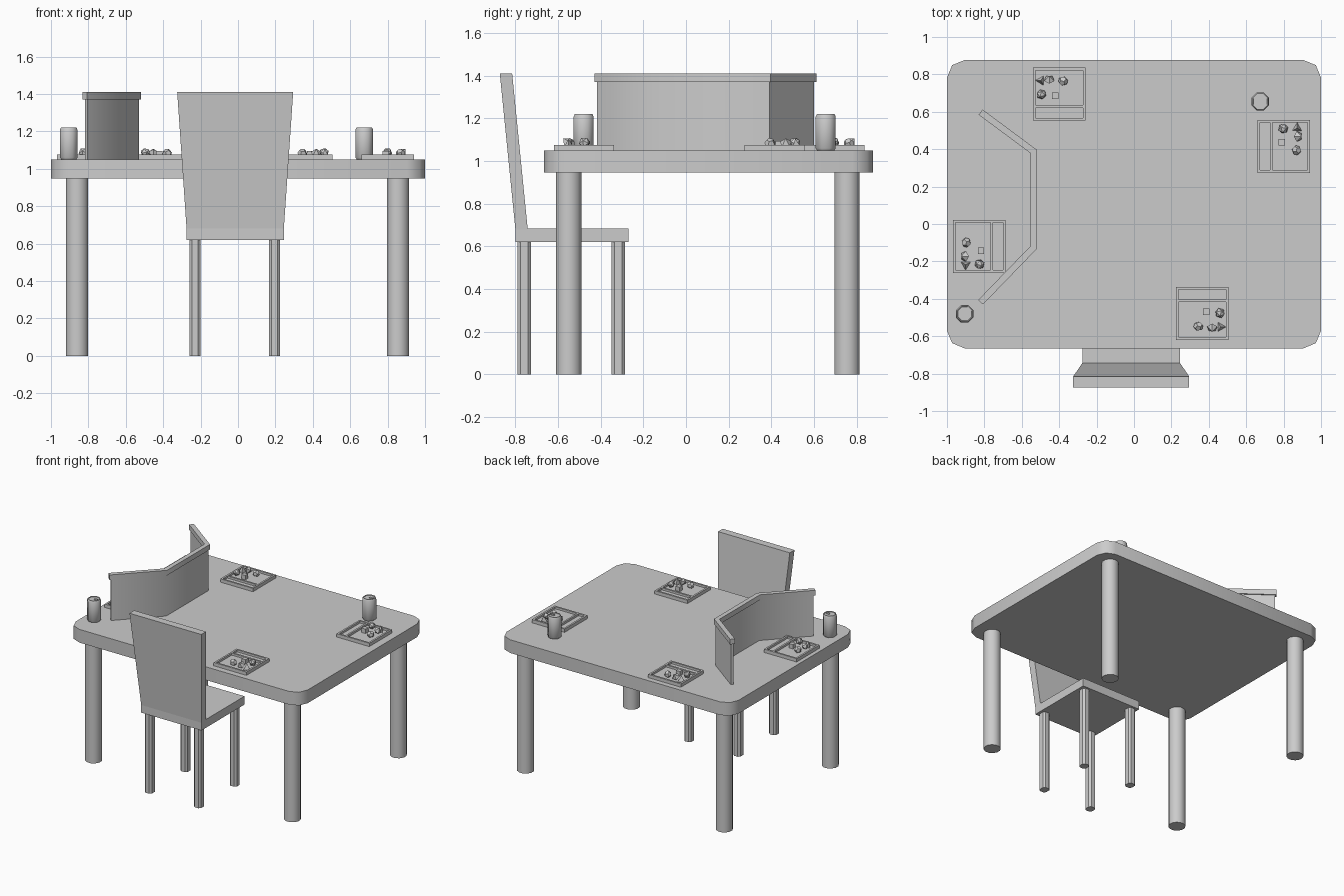
import bpy, bmesh
from math import pi
from mathutils import Matrix, Vector

if "Cube" in bpy.data.objects:
    bpy.data.objects.remove(bpy.data.objects["Cube"])


def finish(name, bm, smooth=None):
    bmesh.ops.recalc_face_normals(bm, faces=bm.faces)
    me = bpy.data.meshes.new(name)
    bm.to_mesh(me)
    bm.free()
    ob = bpy.data.objects.new(name, me)
    bpy.context.collection.objects.link(ob)
    if smooth:
        bpy.ops.object.select_all(action='DESELECT')
        ob.select_set(True)
        bpy.context.view_layer.objects.active = ob
        bpy.ops.object.shade_smooth_by_angle(angle=smooth)
    return ob


def add_box(bm, x0, x1, y0, y1, z0, z1):
    m = Matrix.Translation(((x0 + x1) / 2, (y0 + y1) / 2, (z0 + z1) / 2))
    m = m @ Matrix.Diagonal((x1 - x0, y1 - y0, z1 - z0, 1))
    return bmesh.ops.create_cube(bm, size=1, matrix=m)["verts"]


def round_box(name, dims, radius=0, segs=1, smooth=None):
    bm = bmesh.new()
    add_box(bm, *dims)
    if radius:
        upright = [e for e in bm.edges
                   if abs(e.verts[0].co.z - e.verts[1].co.z) > 1e-4]
        bmesh.ops.bevel(bm, geom=upright, offset=radius, segments=segs,
                        profile=0.5, affect='EDGES')
    return finish(name, bm, smooth)


def lathe(name, profile, sides, loc, smooth=None):
    bm = bmesh.new()
    rings = []
    for r, z in profile:
        rings.append([bm.verts.new(Vector(loc) + Matrix.Rotation(2 * pi * (i + 0.5) / sides, 3, 'Z')
                                   @ Vector((r, 0, z))) for i in range(sides)])
    for a, b in zip(rings, rings[1:]):
        for i in range(sides):
            j = (i + 1) % sides
            bm.faces.new((a[i], a[j], b[j], b[i]))
    bm.faces.new(rings[0])
    bm.faces.new(rings[-1])
    return finish(name, bm, smooth)


def wall(name, path, thick, z0, z1, smooth):
    # Extrude a mitred strip along a path in plan
    pts = [Vector(p) for p in path]
    bm = bmesh.new()
    sections = []
    for i, p in enumerate(pts):
        dirs = []
        if i > 0:
            dirs.append((p - pts[i - 1]).normalized())
        if i < len(pts) - 1:
            dirs.append((pts[i + 1] - p).normalized())
        t = sum(dirs, Vector((0, 0))).normalized()
        n = Vector((-t.y, t.x)) * (thick / 2 / t.dot(dirs[0]))
        a, b = p + n, p - n
        sections.append([bm.verts.new((q.x, q.y, z))
                         for q, z in ((a, z0), (b, z0), (b, z1), (a, z1))])
    for s, t in zip(sections, sections[1:]):
        for i in range(4):
            j = (i + 1) % 4
            bm.faces.new((s[i], s[j], t[j], t[i]))
    bm.faces.new(sections[0])
    bm.faces.new(sections[-1])
    return finish(name, bm, smooth)


# Table
TOP = 1.05
round_box("table_top", (-1, 1, -0.665, 0.877, 0.947, TOP), 0.095, 2, 0.9)
for x in (-0.86, 0.855):
    for y in (-0.55, 0.755):
        lathe("table_leg", [(0.061, 0), (0.061, 0.95)], 12, (x, y, 0), 0.7)

# Chair with a leaning, flared back
round_box("chair_seat", (-0.275, 0.245, -0.80, -0.27, 0.62, 0.685))
for x in (-0.23, 0.195):
    for y in (-0.758, -0.318):
        round_box("chair_leg", (x - .03, x + .03, y - .032, y + .032, 0, 0.625), 0.014)
bm = bmesh.new()
for v in add_box(bm, -0.275, 0.245, -0.80, -0.742, 0.68, 1.41):
    if v.co.z > 1:
        v.co.y -= 0.073
        v.co.x += 0.05 if v.co.x > 0 else -0.05
finish("chair_back", bm)

# Folded screen with a thicker top rim
path = [(-0.82, 0.598), (-0.537, 0.388), (-0.537, -0.126), (-0.82, -0.418)]
inner = [(-0.812, 0.592), path[1], path[2], (-0.812, -0.41)]
wall("screen_panels", inner, 0.018, TOP, 1.375, 0.9)
wall("screen_rim", path, 0.035, 1.37, 1.41, 0.9)

# Drink cans with pull tabs
for x, y in ((0.675, 0.655), (-0.905, -0.48)):
    lathe("can", [(0.043, 0), (0.051, 0.01), (0.051, 0.158), (0.045, 0.17),
                  (0.041, 0.17), (0.040, 0.165)], 8, (x, y, TOP), 0.9)
    bm = bmesh.new()
    add_box(bm, x + 0.002, x + 0.028, y - 0.008, y + 0.008, TOP + 0.163, TOP + 0.17)
    finish("can_tab", bm)


def die(bm, kind, r, loc, turn):
    m = Matrix.Translation(loc) @ turn
    if kind == 4:
        bmesh.ops.create_cone(bm, cap_ends=True, segments=3, radius1=r * 1.1, radius2=0,
                              depth=r * 1.7, matrix=m)
    elif kind == 6:
        bmesh.ops.create_cube(bm, size=r * 1.5, matrix=m)
    elif kind == 10:
        bmesh.ops.create_uvsphere(bm, u_segments=5, v_segments=2, radius=r, matrix=m)
    elif kind == 20:
        bmesh.ops.create_icosphere(bm, subdivisions=1, radius=r, matrix=m)
    else:
        # Twelve-sided die as the dual of the twenty-sided one
        ico = bmesh.new()
        bmesh.ops.create_icosphere(ico, subdivisions=1, radius=1)
        vs = [bm.verts.new(m @ (f.calc_center_median().normalized() * r)) for f in ico.faces]
        bmesh.ops.convex_hull(bm, input=vs)
        ico.free()


# Dice trays, one per side of the table
H, W = 0.141, 0.014
places = [(0.365, -0.478, 0), (0.80, 0.415, pi / 2),
          (-0.40, 0.695, pi), (-0.828, -0.12, -pi / 2)]
for x, y, a in places:
    place = Matrix.Translation((x, y, TOP)) @ Matrix.Rotation(a, 4, 'Z')
    bm = bmesh.new()
    add_box(bm, -H, H, -H, H, 0, 0.01)
    for y0, y1 in ((-H, -H + W), (H - W, H), (0.06, 0.074)):
        add_box(bm, -H, H, y0, y1, 0, 0.026)
    for x0 in (-H, H - W):
        add_box(bm, x0, x0 + W, -H, H, 0, 0.026)
    finish("dice_tray", bm).matrix_world = place

    bm = bmesh.new()
    die(bm, 6, 0.023, (0.022, 0.01, 0.027), Matrix())
    die(bm, 20, 0.027, (0.095, 0.002, 0.036), Matrix.Rotation(0.6, 4, 'X'))
    die(bm, 12, 0.026, (-0.021, -0.069, 0.032), Matrix.Rotation(0.55, 4, 'X'))
    die(bm, 10, 0.029, (0.053, -0.077, 0.035), Matrix.Rotation(0.7, 4, 'X'))
    die(bm, 4, 0.027, (0.098, -0.072, 0.032), Matrix.Rotation(0.5, 4, 'Z'))
    finish("dice", bm).matrix_world = place
